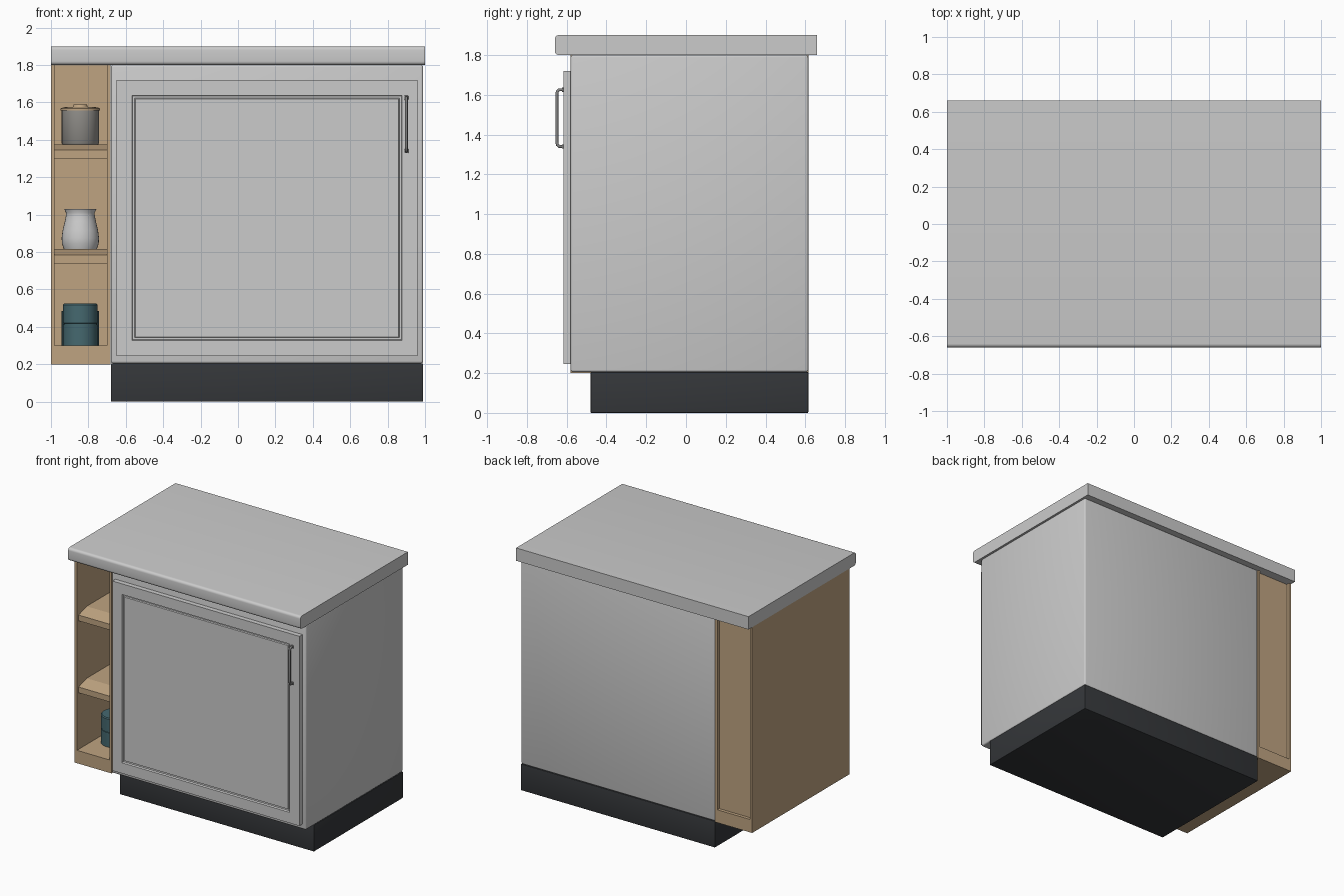
import bpy, bmesh, math
from mathutils import Vector

if "Cube" in bpy.data.objects:
    bpy.data.objects.remove(bpy.data.objects["Cube"])


def material(name, rgb):
    m = bpy.data.materials.new(name)
    m.diffuse_color = (*rgb, 1)
    m.use_nodes = True
    m.node_tree.nodes["Principled BSDF"].inputs["Base Color"].default_value = m.diffuse_color
    return m


WOOD = material("wood", (0.52, 0.37, 0.22))
DARK = material("dark_base", (0.035, 0.038, 0.042))
TEAL = material("teal_glaze", (0.06, 0.14, 0.16))
METAL = material("metal", (0.22, 0.22, 0.22))
STONE = material("pot_grey", (0.30, 0.29, 0.27))


def finish(name, bm, mat=None, smooth=False):
    bmesh.ops.recalc_face_normals(bm, faces=bm.faces)
    me = bpy.data.meshes.new(name)
    bm.to_mesh(me)
    bm.free()
    ob = bpy.data.objects.new(name, me)
    bpy.context.collection.objects.link(ob)
    if mat:
        me.materials.append(mat)
    if smooth:
        bpy.ops.object.select_all(action='DESELECT')
        ob.select_set(True)
        bpy.context.view_layer.objects.active = ob
        bpy.ops.object.shade_smooth_by_angle(angle=math.radians(40))
    return ob


def box_bm(x, y, z):
    bm = bmesh.new()
    bmesh.ops.create_cube(bm, size=1)
    for v in bm.verts:
        v.co = Vector([(a + b) / 2 + c * (b - a) for (a, b), c in zip((x, y, z), v.co)])
    return bm


def box(name, x, y, z, mat=None, bevel=0.0):
    bm = box_bm(x, y, z)
    if bevel:
        bmesh.ops.bevel(bm, geom=bm.edges[:], offset=bevel, segments=3, profile=0.5, affect='EDGES')
    return finish(name, bm, mat, bool(bevel))


def prism(name, profile, x0, x1, mat=None):
    # (y, z) outline extruded along x
    bm = bmesh.new()
    face = bm.faces.new([bm.verts.new((x0, y, z)) for y, z in profile])
    ext = bmesh.ops.extrude_face_region(bm, geom=[face])
    verts = [g for g in ext["geom"] if isinstance(g, bmesh.types.BMVert)]
    bmesh.ops.translate(bm, verts=verts, vec=(x1 - x0, 0, 0))
    return finish(name, bm, mat)


def lathe(name, profile, loc, mat=None, sides=32):
    # (radius, z) outline spun about the vertical axis
    bm = bmesh.new()
    vs = [bm.verts.new((r, 0, z)) for r, z in profile]
    es = [bm.edges.new(p) for p in zip(vs, vs[1:])]
    bmesh.ops.spin(bm, geom=vs + es, axis=(0, 0, 1), cent=(0, 0, 0),
                   angle=math.tau, steps=sides, use_duplicate=False)
    bmesh.ops.remove_doubles(bm, verts=bm.verts, dist=1e-4)
    ob = finish(name, bm, mat, True)
    ob.location = loc
    return ob


# worktop with rounded front edges
bm = box_bm((-1, 1), (-0.66, 0.66), (1.8, 1.9))
front = [e for e in bm.edges if all(v.co.y < -0.6 for v in e.verts)
         and abs(e.verts[0].co.x - e.verts[1].co.x) > 1]
bmesh.ops.bevel(bm, geom=front, offset=0.02, segments=5, profile=0.5, affect='EDGES')
finish("worktop", bm, None, True)

# cabinet body and plinth
box("cabinet_body", (-0.68, 0.99), (-0.58, 0.615), (0.205, 1.8), None, 0.012)
box("plinth", (-0.68, 0.99), (-0.48, 0.615), (0, 0.205), DARK, 0.004)

# door with a grooved panel
bm = box_bm((-0.65, 0.96), (-0.617, -0.575), (0.245, 1.72))
face = min(bm.faces, key=lambda f: f.calc_center_median().y)
for width, depth in ((0.117, 0), (0.006, -0.014), (0.014, 0), (0.006, 0.008)):
    bmesh.ops.inset_region(bm, faces=[face], thickness=width, depth=0)
    for v in face.verts:
        v.co.y -= depth
finish("door", bm)

# door handle
cu = bpy.data.curves.new("door_handle", 'CURVE')
cu.dimensions = '3D'
cu.bevel_depth = 0.008
cu.bevel_resolution = 3
cu.use_fill_caps = True
path = [(-0.61, 1.34), (-0.638, 1.34), (-0.647, 1.348), (-0.65, 1.365),
        (-0.65, 1.6), (-0.647, 1.617), (-0.638, 1.625), (-0.61, 1.625)]
sp = cu.splines.new('POLY')
sp.points.add(len(path) - 1)
for p, (y, z) in zip(sp.points, path):
    p.co = (0.9, y, z, 1)
handle = bpy.data.objects.new("door_handle", cu)
cu.materials.append(METAL)
bpy.context.collection.objects.link(handle)
for z in (1.34, 1.625):
    box("handle_foot", (0.889, 0.911), (-0.624, -0.612), (z - 0.011, z + 0.011), METAL, 0.003)

# open shelf unit
Y = (-0.58, 0.615)
box("shelf_left_side", (-1, -0.98), Y, (0.2, 1.8), WOOD)
box("shelf_right_side", (-0.70, -0.682), Y, (0.2, 1.8), WOOD)
box("shelf_bottom", (-0.98, -0.70), Y, (0.2, 0.3), WOOD)
box("shelf_back", (-0.98, -0.70), (0.57, 0.59), (0.3, 1.8), WOOD)
for z in (0.74, 1.30):
    prism("shelf_board", [(-0.56, z), (0.57, z), (0.57, z + 0.075),
                          (-0.46, z + 0.075), (-0.56, z + 0.045)], -0.98, -0.70, WOOD)

# lidded pot
X = -0.843
lathe("pot", [(0, 0), (0.095, 0), (0.1, 0.006), (0.1, 0.185), (0, 0.185)], (X, 0, 1.375), STONE)
lathe("pot_lid", [(0, 0), (0.106, 0), (0.106, 0.012), (0.09, 0.018), (0.04, 0.02),
                  (0.035, 0.032), (0, 0.034)], (X, 0, 1.556), WOOD)

# white jar
lathe("jar", [(0, 0), (0.088, 0), (0.098, 0.03), (0.1, 0.06), (0.095, 0.1), (0.083, 0.15),
              (0.077, 0.18), (0.077, 0.195), (0.086, 0.215), (0.08, 0.215), (0.07, 0.19),
              (0.08, 0.12), (0.08, 0.02), (0, 0.015)], (X, 0, 0.815))

# teal canister and the cup behind it
lathe("canister", [(0, 0), (0.092, 0), (0.092, 0.112), (0.089, 0.114), (0.089, 0.118),
                   (0.092, 0.12), (0.092, 0.218), (0.086, 0.225), (0, 0.225)], (X, -0.32, 0.3), TEAL)
lathe("cup", [(0, 0), (0.1, 0), (0.1, 0.185), (0.093, 0.185), (0.093, 0.01), (0, 0.01)],
      (X, -0.05, 0.3), TEAL)
